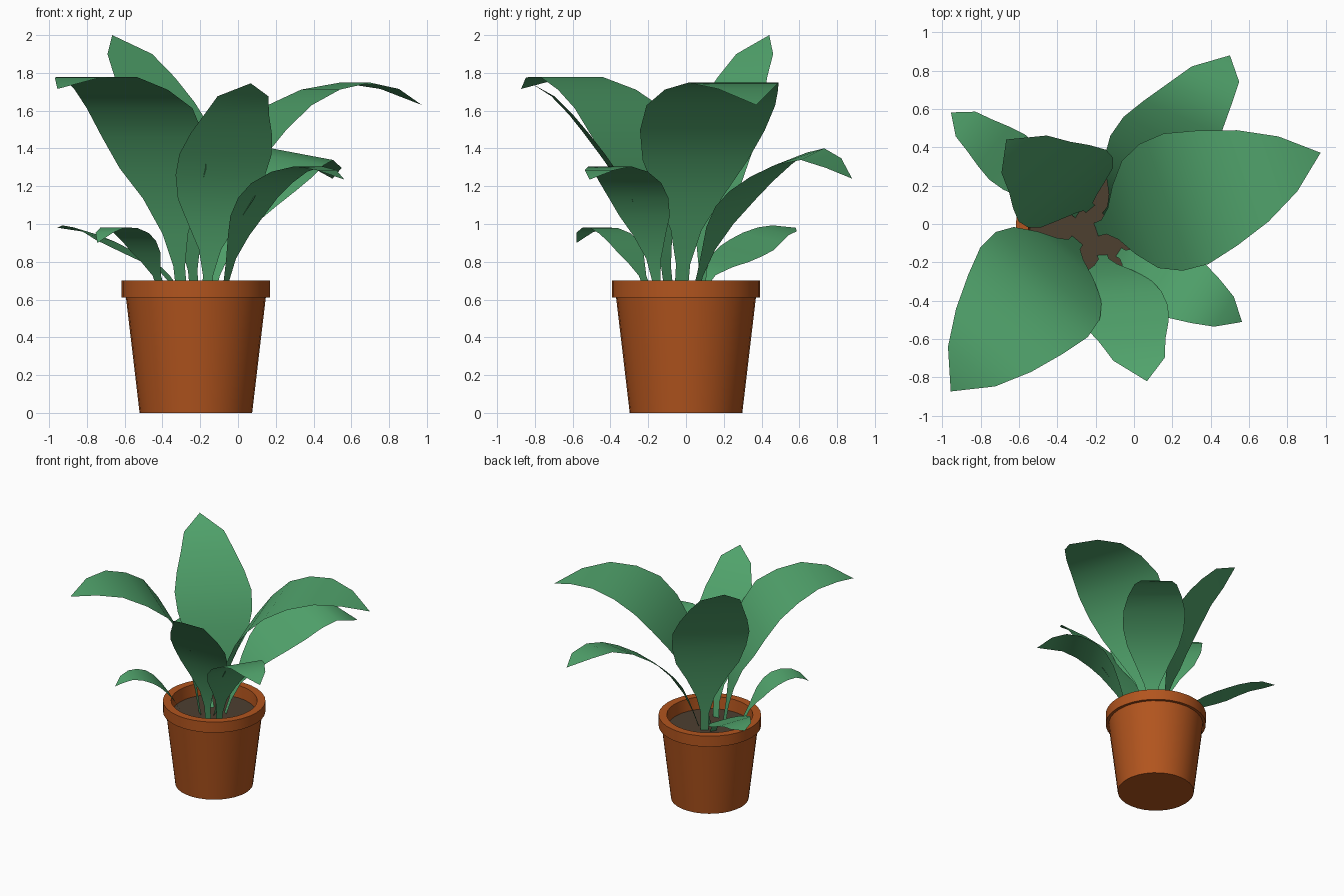
import bpy, bmesh, math
from mathutils import Vector

if "Cube" in bpy.data.objects:
    bpy.data.objects.remove(bpy.data.objects["Cube"])

CENTRE = Vector((-0.223, 0, 0))


def material(name, rgb):
    m = bpy.data.materials.new(name)
    m.diffuse_color = (*rgb, 1)
    m.use_nodes = True
    m.node_tree.nodes["Principled BSDF"].inputs["Base Color"].default_value = m.diffuse_color
    return m


TERRACOTTA = material("terracotta", (0.445, 0.09, 0.013))
SOIL = material("dark soil", (0.075, 0.05, 0.03))
GREEN = material("leaf green", (0.082, 0.37, 0.15))


def finish(bm, name, mat, angle):
    me = bpy.data.meshes.new(name)
    bm.to_mesh(me)
    bm.free()
    me.materials.append(mat)
    ob = bpy.data.objects.new(name, me)
    bpy.context.collection.objects.link(ob)
    bpy.ops.object.select_all(action='DESELECT')
    ob.select_set(True)
    bpy.context.view_layer.objects.active = ob
    bpy.ops.object.shade_smooth_by_angle(angle=math.radians(angle))
    return ob


def lathe(name, profile, mat, sides=32):
    """Spin an (r, z) profile around the pot axis; r = 0 closes with a pole."""
    bm = bmesh.new()
    vs = [bm.verts.new((CENTRE.x + r, 0, z)) for r, z in profile]
    es = [bm.edges.new(p) for p in zip(vs, vs[1:])]
    bmesh.ops.spin(bm, geom=vs + es, cent=CENTRE, axis=(0, 0, 1),
                   angle=2 * math.pi, steps=sides)
    bmesh.ops.remove_doubles(bm, verts=bm.verts, dist=1e-4)
    bmesh.ops.recalc_face_normals(bm, faces=bm.faces)
    return finish(bm, name, mat, 35)


# Pot with overhanging rim, and the soil inside it
lathe("pot", [(0, 0), (0.298, 0), (0.37, 0.61), (0.393, 0.61), (0.393, 0.70),
              (0.33, 0.70), (0.32, 0.58), (0, 0.58)], TERRACOTTA)
bm = bmesh.new()
bmesh.ops.create_circle(bm, cap_ends=True, segments=32, radius=0.325)
bmesh.ops.translate(bm, verts=bm.verts, vec=CENTRE + Vector((0, 0, 0.60)))
finish(bm, "soil", SOIL, 35)

# Half width of every leaf along its length, as a share of the widest point
WIDTH = [0.10, 0.11, 0.24, 0.52, 0.82, 0.97, 1.0, 0.88, 0.70, 0.42, 0]


def spine(knots, rows):
    """Smooth curve through the (distance, height) knots, evenly spaced."""
    k = [Vector(p) for p in knots]
    k = [2 * k[0] - k[1]] + k + [2 * k[-1] - k[-2]]
    fine = []
    for a, b, c, d in zip(k, k[1:], k[2:], k[3:]):
        for i in range(20):
            t = i / 20
            fine.append(0.5 * (2 * b + (c - a) * t + (2 * a - 5 * b + 4 * c - d) * t ** 2
                               + (3 * b - a - 3 * c + d) * t ** 3))
    fine.append(k[-2])
    run = [0]
    for a, b in zip(fine, fine[1:]):
        run.append(run[-1] + (b - a).length)
    out = []
    for i in range(rows):
        goal = run[-1] * i / (rows - 1)
        out.append(fine[min(range(len(run)), key=lambda j: abs(run[j] - goal))])
    return out


def leaf(name, azimuth, half_width, knots, roll=(0, 0), twist=(0, 0), end=0.42, root=CENTRE):
    """Sheet along a spine; twist turns the blade and roll tips it, from base to tip."""
    a = math.radians(azimuth)
    out = Vector((math.cos(a), math.sin(a), 0))
    widths = WIDTH[:-2] + [end, 0]
    bm = bmesh.new()
    prev = None
    for i, (p, w) in enumerate(zip(spine(knots, len(widths)), widths)):
        t = i / (len(widths) - 1)
        f = a + math.radians(twist[0] + (twist[1] - twist[0]) * t)
        side = Vector((-math.sin(f), math.cos(f), roll[0] + (roll[1] - roll[0]) * t))
        mid = Vector(root) + out * p.x + Vector((0, 0, p.y))
        if w == 0:
            tip = bm.verts.new(mid)
            bm.faces.new((prev[0], tip, prev[1]))
            break
        w = max(w * half_width, 0.027)
        row = (bm.verts.new(mid - side * w), bm.verts.new(mid + side * w))
        if prev:
            bm.faces.new((prev[0], row[0], row[1], prev[1]))
        prev = row
    return finish(bm, name, GREEN, 60)


# Leaves fanning out from the soil
leaf("leaf_front_left", 230, 0.365,
     [(0.11, 0.59), (0.16, 0.9), (0.24, 1.22), (0.45, 1.60), (0.78, 1.775), (0.98, 1.775), (1.14, 1.715)],
     end=0.44)
leaf("leaf_right", 18.9, 0.36,
     [(0.0, 0.59), (0.09, 0.95), (0.245, 1.34), (0.53, 1.65), (0.88, 1.75), (1.06, 1.715), (1.24, 1.63)],
     root=(-0.2, -0.03, 0))
leaf("leaf_back_right", 52.5, 0.25,
     [(0.07, 0.59), (0.16, 0.83), (0.28, 1.03), (0.46, 1.20), (0.675, 1.325), (0.82, 1.365), (0.95, 1.355),
      (1.134, 1.24)], roll=(0, 0.22), twist=(-4, 22), end=0.52, root=(-0.19, -0.02, 0))
leaf("leaf_back_left_low", 141.5, 0.15,
     [(0.08, 0.59), (0.20, 0.73), (0.38, 0.82), (0.56, 0.89), (0.70, 0.95), (0.82, 0.975), (0.935, 0.98)],
     roll=(0.15, 0.2), end=0.55)
leaf("leaf_back_left_tall", 140.5, 0.295,
     [(0.06, 0.59), (0.11, 1.0), (0.205, 1.40), (0.345, 1.68), (0.48, 1.87), (0.63, 2.0)],
     twist=(-11, -11), end=0.52, root=(-0.18, 0.04, 0))
leaf("leaf_front", -70.5, 0.245,
     [(0.17, 0.59), (0.22, 0.85), (0.34, 1.18), (0.56, 1.48), (0.74, 1.67), (0.87, 1.745)],
     twist=(-16, -16), end=0.55)
leaf("leaf_front_right", -29.5, 0.195,
     [(-0.06, 0.59), (0.01, 0.87), (0.14, 1.12), (0.31, 1.26), (0.50, 1.305), (0.682, 1.235)],
     twist=(-4, -4), end=0.48, root=(-0.03, -0.175, 0))
leaf("leaf_front_left_low", 228, 0.125,
     [(0.24, 0.59), (0.33, 0.76), (0.45, 0.91), (0.57, 0.975), (0.69, 0.975), (0.78, 0.90)], end=0.5)
